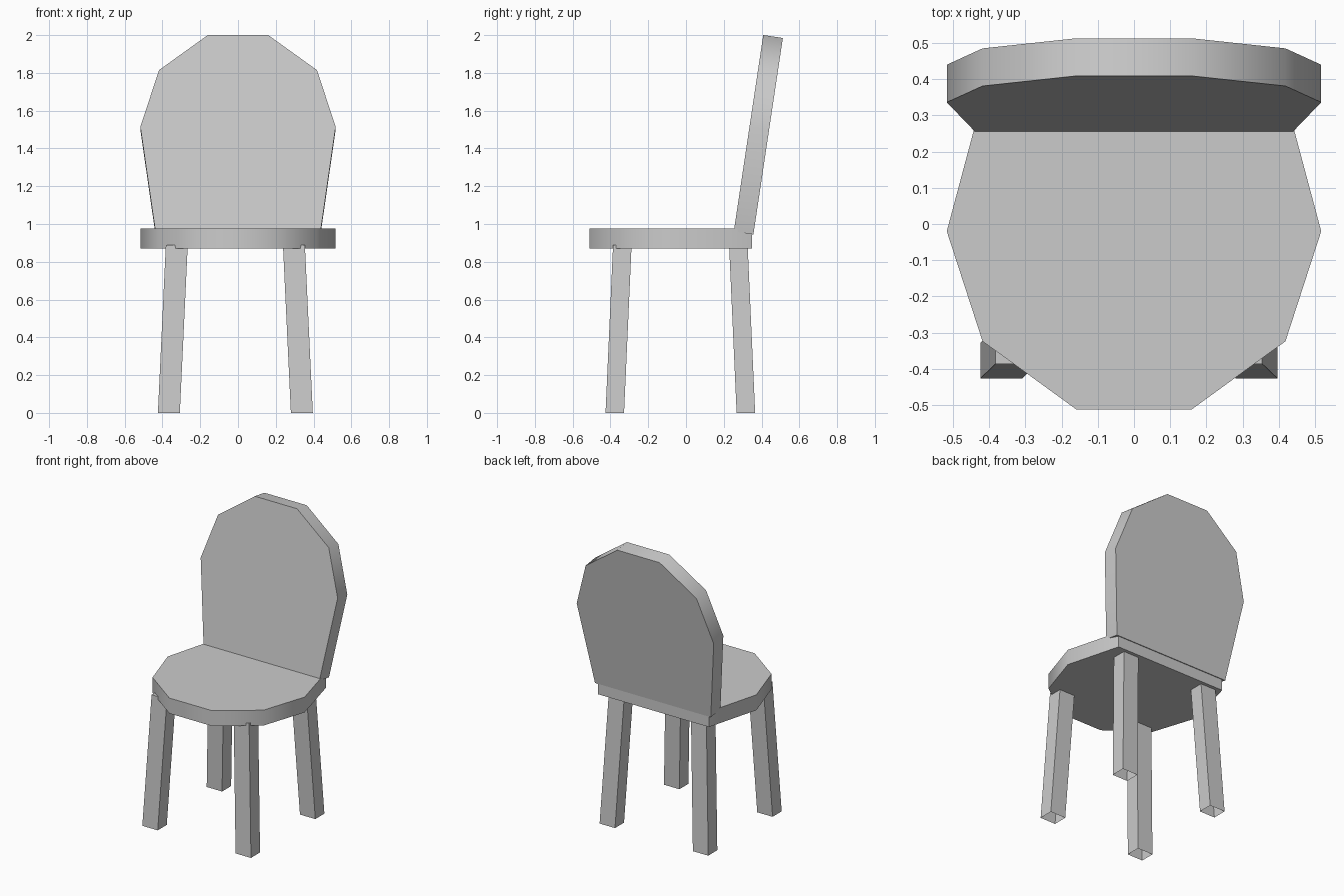
import bpy, bmesh, math
from mathutils import Vector

if "Cube" in bpy.data.objects:
    bpy.data.objects.remove(bpy.data.objects["Cube"])

R = 0.517      # radius of the ten-sided outline
T = 0.105      # board thickness


def outline(tail_x, tail_v):
    """Decagon half plus straight tail; v = 0 at the widest point."""
    right = [(R * math.sin(math.radians(a)), R * math.cos(math.radians(a))) for a in (18, 54, 90)]
    right.append((tail_x, tail_v))
    return right + [(-x, v) for x, v in reversed(right)]


def make_object(name, bm):
    bmesh.ops.recalc_face_normals(bm, faces=bm.faces[:])
    me = bpy.data.meshes.new(name)
    bm.to_mesh(me)
    bm.free()
    ob = bpy.data.objects.new(name, me)
    bpy.context.collection.objects.link(ob)
    return ob


def board(name, points, offset):
    """Closed slab with softly shaded rim and crisp caps."""
    bm = bmesh.new()
    face = bm.faces.new([bm.verts.new(p) for p in points])
    ext = bmesh.ops.extrude_face_region(bm, geom=[face], use_keep_orig=True)
    bmesh.ops.translate(bm, vec=offset, verts=[g for g in ext["geom"] if isinstance(g, bmesh.types.BMVert)])
    ob = make_object(name, bm)
    bpy.ops.object.select_all(action='DESELECT')
    ob.select_set(True)
    bpy.context.view_layer.objects.active = ob
    bpy.ops.object.shade_smooth_by_angle(angle=math.radians(40))


def leg(name, sx, sy):
    """Splayed square leg, open at the floor."""
    hx, hy = 0.058, 0.049
    corners = [(-hx, -hy), (hx, -hy), (hx, hy), (-hx, hy)]
    bm = bmesh.new()
    low, top = [[bm.verts.new((cx + dx, cy + dy, z)) for dx, dy in corners]
                for cx, cy, z in ((sx * 0.352 - 0.014, sy * 0.347 - 0.03, 0),
                                  (sx * 0.31 - 0.014, sy * 0.307 - 0.03, 0.89))]
    for i in range(4):
        j = (i + 1) % 4
        bm.faces.new((low[i], low[j], top[j], top[i]))
    bm.faces.new(top)
    make_object(name, bm)


# Seat: rounded to the front, straight at the back
board("seat", [(x, -0.02 - v, 0.87) for x, v in outline(0.418, -0.37)], Vector((0, 0, T)))

# Backrest: same outline standing up, leaning backwards
up = Vector((0, 0.15, 1)).normalized()
back = Vector((0, 1, -0.15)).normalized()
wide = Vector((0, 0.336, 1.514))
board("backrest", [wide + Vector((x, 0, 0)) + up * v for x, v in outline(0.437, -0.56)], back * T)

# Legs
for row, sy in (("front", -1), ("rear", 1)):
    for side, sx in (("left", -1), ("right", 1)):
        leg(f"{row}_{side}_leg", sx, sy)
